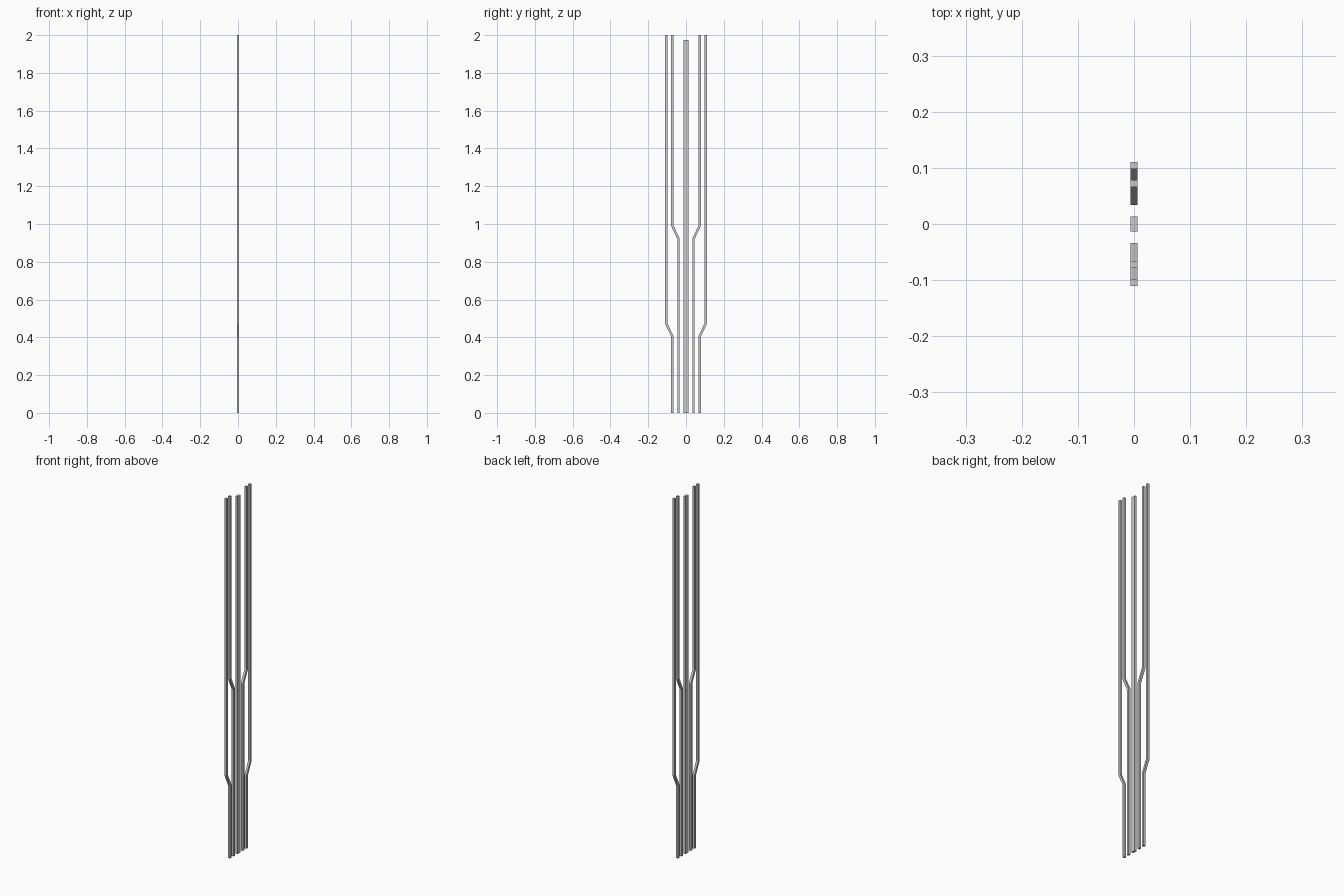
import bpy, bmesh, math

if "Cube" in bpy.data.objects:
    bpy.data.objects.remove(bpy.data.objects["Cube"])

W = 0.0125   # depth of every bar along x
T = 0.0122   # thickness of the bent rails


def extrude_profile(name, pts):
    """Extrude a closed (y, z) outline along x, centred on x = 0."""
    bm = bmesh.new()
    face = bm.faces.new([bm.verts.new((-W / 2, y, z)) for y, z in pts])
    ext = bmesh.ops.extrude_face_region(bm, geom=[face])
    moved = [v for v in ext["geom"] if isinstance(v, bmesh.types.BMVert)]
    bmesh.ops.translate(bm, verts=moved, vec=(W, 0, 0))
    bmesh.ops.recalc_face_normals(bm, faces=bm.faces[:])
    mesh = bpy.data.meshes.new(name)
    bm.to_mesh(mesh)
    bm.free()
    obj = bpy.data.objects.new(name, mesh)
    bpy.context.collection.objects.link(obj)
    return obj


def bent_rail(name, side, y_low, y_high, z_low, z_high):
    """Straight rail with one outward jog, mitred at both bends."""
    h = T / 2
    dz = h * math.tan(math.atan2(y_high - y_low, z_high - z_low) / 2)
    path = [(y_low, 0, 0), (y_low, z_low, dz), (y_high, z_high, dz), (y_high, 2, 0)]
    outer = [(y + h, z - d) for y, z, d in path]
    inner = [(y - h, z + d) for y, z, d in path]
    return extrude_profile(name, [(side * y, z) for y, z in outer + inner[::-1]])


# Straight centre bar, slightly shorter than the rails
extrude_profile("centre_bar", [(-0.013, 0), (0.013, 0), (0.013, 1.975), (-0.013, 1.975)])

# Mirrored pairs of inner and outer bent rails
for label, side in (("left", -1), ("right", 1)):
    bent_rail("inner_rail_" + label, side, 0.040, 0.072, 0.922, 0.99)
    bent_rail("outer_rail_" + label, side, 0.072, 0.104, 0.404, 0.472)
